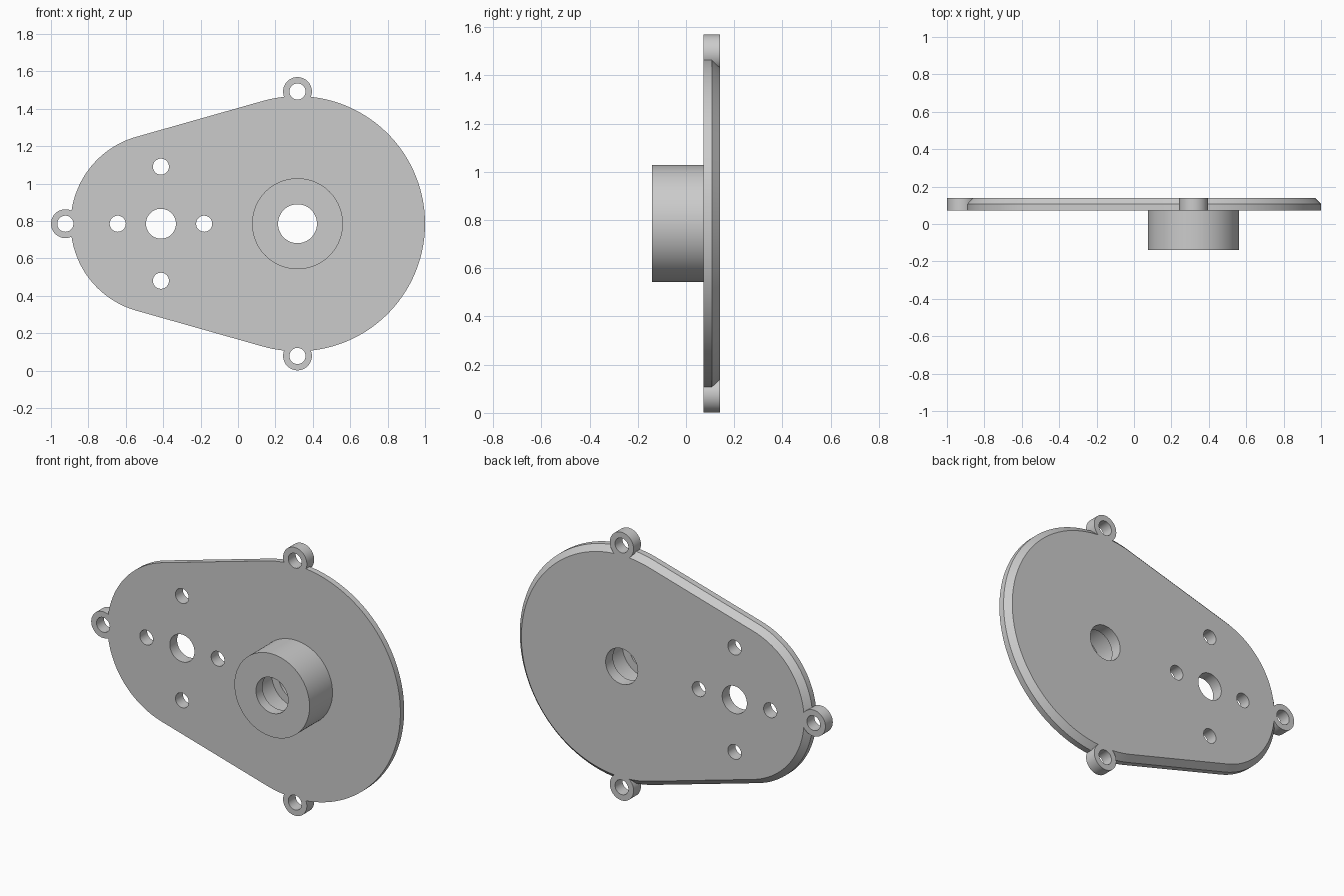
import bpy, bmesh
from math import acos, cos, sin, pi

if "Cube" in bpy.data.objects:
    bpy.data.objects.remove(bpy.data.objects["Cube"], do_unlink=True)

MID = 0.785                     # height of the centre line
BIG, SMALL = 0.318, -0.412      # x of the two end arcs
FRONT, BACK = 0.072, 0.14       # plate faces in y
BOSS_FRONT = -0.14
CHAMFER = 0.033

grey = bpy.data.materials.new("light_grey")
grey.use_nodes = True
colour = (0.6, 0.6, 0.6, 1)
grey.diffuse_color = colour
grey.node_tree.nodes["Principled BSDF"].inputs["Base Color"].default_value = colour


def loft(name, sections):
    """Solid through matching (outline, y) sections, outlines given as (x, z)."""
    bm = bmesh.new()
    rings = [[bm.verts.new((x, y, z)) for x, z in pts] for pts, y in sections]
    n = len(rings[0])
    for a, b in zip(rings, rings[1:]):
        for i in range(n):
            j = (i + 1) % n
            bm.faces.new((a[i], a[j], b[j], b[i]))
    bm.faces.new(rings[0])
    bm.faces.new(rings[-1])
    bmesh.ops.recalc_face_normals(bm, faces=bm.faces)
    mesh = bpy.data.meshes.new(name)
    bm.to_mesh(mesh)
    bm.free()
    mesh.materials.append(grey)
    obj = bpy.data.objects.new(name, mesh)
    bpy.context.collection.objects.link(obj)
    return obj


def arc(x, z, r, start, end, steps):
    angles = [start + (end - start) * i / steps for i in range(steps + 1)]
    return [(x + r * cos(t), z + r * sin(t)) for t in angles]


def disc(name, x, z, r, y0, y1, steps=64):
    ring = arc(x, z, r, 0, 2 * pi, steps)[:-1]
    return loft(name, [(ring, y0), (ring, y1)])


def outline(inset):
    """Two arcs joined by their outer tangents."""
    big, small = 0.682 - inset, 0.483 - inset
    a = acos((small - big) / (BIG - SMALL))
    return arc(BIG, MID, big, -a, a, 96) + arc(SMALL, MID, small, a, 2 * pi - a, 64)


def combine(target, other, operation):
    mod = target.modifiers.new(operation.lower(), 'BOOLEAN')
    mod.operation, mod.object, mod.solver = operation, other, 'EXACT'
    bpy.context.view_layer.objects.active = target
    bpy.ops.object.modifier_apply(modifier=mod.name)
    bpy.data.objects.remove(other, do_unlink=True)


# Plate with a chamfered rear rim
cover = loft("cover_plate", [(outline(0), FRONT), (outline(0), BACK - CHAMFER),
                             (outline(CHAMFER), BACK)])

# Fixing lugs and the bearing boss
lugs = [(BIG, MID + 0.707), (BIG, MID - 0.707), (-0.923, MID)]
for x, z in lugs:
    combine(cover, disc("lug", x, z, 0.077, FRONT, BACK, 48), 'UNION')
combine(cover, disc("boss", BIG, MID, 0.243, BOSS_FRONT, FRONT + 0.02, 96), 'UNION')

# Bearing pocket inside the boss, behind its front lip
combine(cover, disc("pocket", BIG, MID, 0.15, BOSS_FRONT + 0.06, FRONT), 'DIFFERENCE')

# Through holes: lugs, four screws, shaft and boss bore
screws = [(SMALL + dx, MID + dz) for dx, dz in
          ((0.231, 0), (-0.231, 0), (0, 0.305), (0, -0.305))]
holes = [(x, z, 0.043) for x, z in lugs + screws]
holes += [(SMALL, MID, 0.08), (BIG, MID, 0.104)]
for x, z, r in holes:
    combine(cover, disc("hole", x, z, r, BOSS_FRONT - 0.1, BACK + 0.1, 48), 'DIFFERENCE')

# Smooth curved walls, crisp rims
bpy.ops.object.select_all(action='DESELECT')
cover.select_set(True)
bpy.context.view_layer.objects.active = cover
bpy.ops.object.shade_smooth_by_angle(angle=pi / 6)
